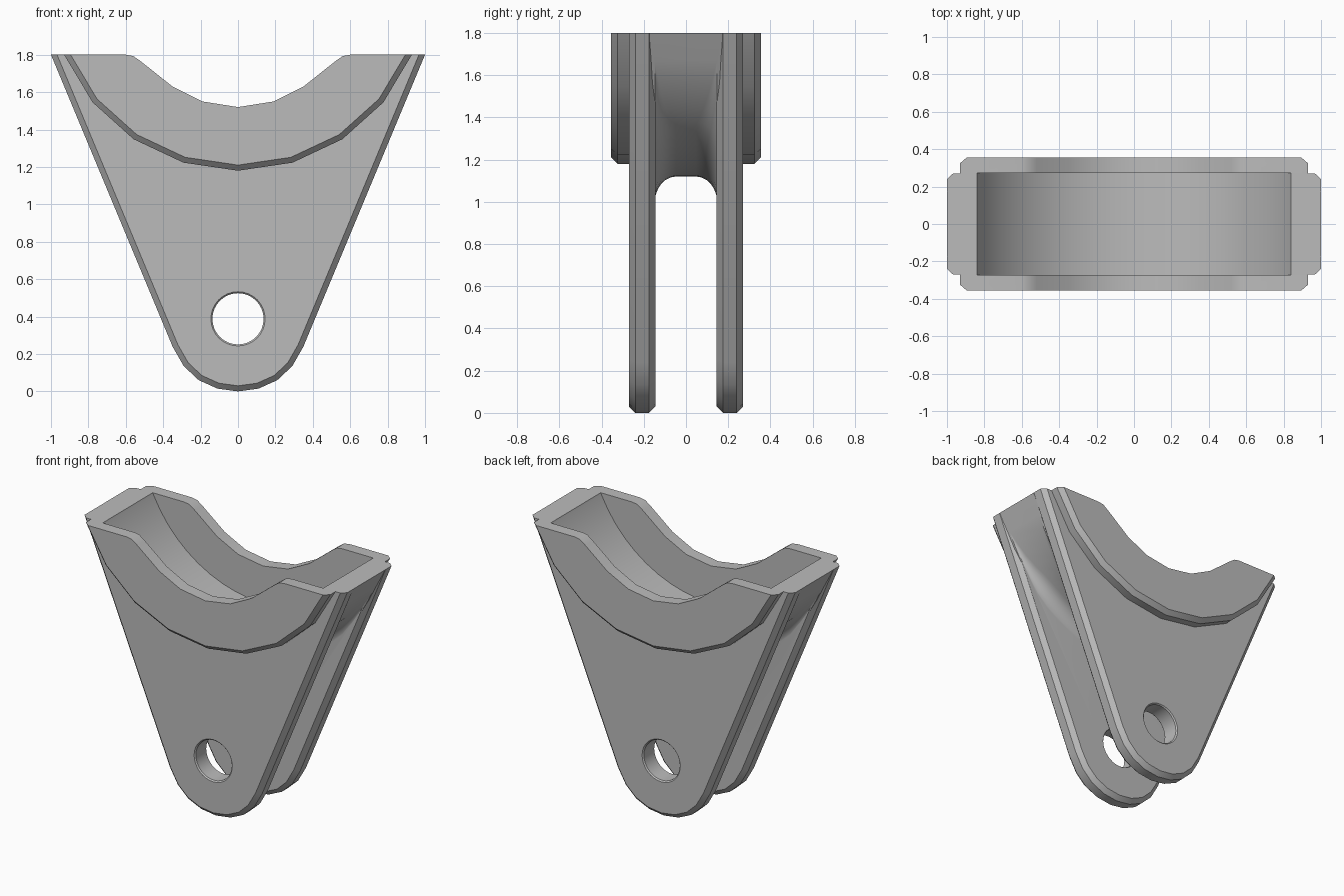
import bpy, bmesh, math

old = bpy.data.objects.get("Cube")
if old:
    bpy.data.objects.remove(old, do_unlink=True)

TOP = 1.8          # height of the flat rim
ARC_Z = 2.19       # height of the saddle axis

grey = bpy.data.materials.new("plain grey")
grey.use_nodes = True
colour = (0.5, 0.5, 0.5, 1)
grey.diffuse_color = colour
grey.node_tree.nodes["Principled BSDF"].inputs["Base Color"].default_value = colour


def loft(name, rings):
    """Closed solid skinned through equal-length rings of points."""
    bm = bmesh.new()
    rows = [[bm.verts.new(p) for p in ring] for ring in rings]
    n = len(rows[0])
    for a, b in zip(rows, rows[1:]):
        for i in range(n):
            j = (i + 1) % n
            bm.faces.new((a[i], a[j], b[j], b[i]))
    bm.faces.new(rows[0])
    bm.faces.new(rows[-1])
    bmesh.ops.recalc_face_normals(bm, faces=bm.faces)
    mesh = bpy.data.meshes.new(name)
    bm.to_mesh(mesh)
    bm.free()
    mesh.materials.append(grey)
    obj = bpy.data.objects.new(name, mesh)
    bpy.context.collection.objects.link(obj)
    return obj


def at_y(profile, y):
    return [(x, y, z) for x, z in profile]


def mirrored(half):
    """Full outline from a half that runs from the right rim to the centre."""
    return half + [(-x, z) for x, z in reversed(half[:-1])]


def inset(path, d):
    """Move an open path inward, keeping its two ends at the rim height."""
    out = []
    for i, (x, z) in enumerate(path):
        a, b = path[max(i - 1, 0)], path[min(i + 1, len(path) - 1)]
        dx, dz = b[0] - a[0], b[1] - a[1]
        length = math.hypot(dx, dz)
        if i in (0, len(path) - 1):
            out.append((x - math.copysign(d * length / abs(dz), x), z))
        else:
            out.append((x + d * dz / length, z - d * dx / length))
    return out


def arc(radius, x_end, segments):
    """Arc about the saddle axis, from +x_end through the bottom to -x_end."""
    limit = math.asin(x_end / radius)
    angles = [limit * (1 - 2 * i / segments) for i in range(segments + 1)]
    return [(radius * math.sin(a), ARC_Z - radius * math.cos(a)) for a in angles]


def combine(target, tool, operation):
    mod = target.modifiers.new(operation.lower(), "BOOLEAN")
    mod.operation, mod.solver, mod.object = operation, "EXACT", tool
    bpy.context.view_layer.objects.active = target
    bpy.ops.object.modifier_apply(modifier=mod.name)
    bpy.data.objects.remove(tool, do_unlink=True)


# Saddle with chamfered lower edge and scooped rim
lower = arc(1.01, 0.93, 8)
lower[0], lower[-1] = (0.93, TOP), (-0.93, TOP)
rim = mirrored([(0.6, TOP), (0.56, 1.793), (0.52, 1.765), (0.35, 1.63), (0.19, 1.55), (0, 1.52)])
rim.reverse()
bracket = loft("saddle_bracket", [at_y(inset(lower, d) + rim, y)
                                  for y, d in ((-0.355, 0.03), (-0.325, 0), (0.325, 0), (0.355, 0.03))])

# Pair of tapering lugs, chamfered on both faces
lug = mirrored([(1, TOP), (0.35, 0.24), (0.29, 0.135), (0.21, 0.06), (0.11, 0.015), (0, 0)])
for side in (-1, 1):
    rings = [at_y(inset(lug, d), side * y)
             for y, d in ((0.145, 0.03), (0.175, 0), (0.24, 0), (0.27, 0.03))]
    combine(bracket, loft("lug", rings), "UNION")

# Curved bridge between the lugs, with fillets fading out at its ends
under = arc(1.07, 0.935, 24)
rings = []
steps = 6
for side in (-1, 1):
    section = []
    for s in range(steps + 1):
        a = math.pi / 2 * s / steps
        ring = [(-1, side * 0.16, TOP), (1, side * 0.16, TOP)]
        for x, z in under:
            fade = min(1, (0.935 - abs(x)) / 0.26)
            y = 0.147 - 0.1 * fade * (1 - math.sin(a))
            ring.append((x, side * y, z - 0.12 * fade * (1 - math.cos(a))))
        ring[0], ring[1] = (-1, ring[2][1] * 0.9 ** (steps - s), TOP), (1, ring[2][1] * 0.9 ** (steps - s), TOP)
        section.append(ring)
    # Outer flank buried inside the lug
    section.append([(x, side * 0.172, z) for x, y, z in section[-1]])
    rings += section[::-1] if side < 0 else section
combine(bracket, loft("bridge", rings), "UNION")

# Round trough sunk into the saddle
radius = 0.926
disc = [(radius * math.sin(a), ARC_Z - radius * math.cos(a))
        for a in (math.tau * i / 56 for i in range(56))]
combine(bracket, loft("trough_cutter", [at_y(disc, -0.272), at_y(disc, 0.272)]), "DIFFERENCE")

# Pin holes with flared mouths
flare = [(0.13, 0.155), (0.15, 0.137), (0.262, 0.137), (0.28, 0.155)]
stations = [(-y, r) for y, r in reversed(flare)] + flare
rings = [[(r * math.cos(a), y, 0.388 + r * math.sin(a))
          for a in (math.tau * i / 32 for i in range(32))] for y, r in stations]
combine(bracket, loft("pin_hole_cutter", rings), "DIFFERENCE")

# Soft shading on curves, crisp chamfers
bpy.ops.object.select_all(action="DESELECT")
bracket.select_set(True)
bpy.context.view_layer.objects.active = bracket
bpy.ops.object.shade_smooth_by_angle(angle=math.radians(30))
